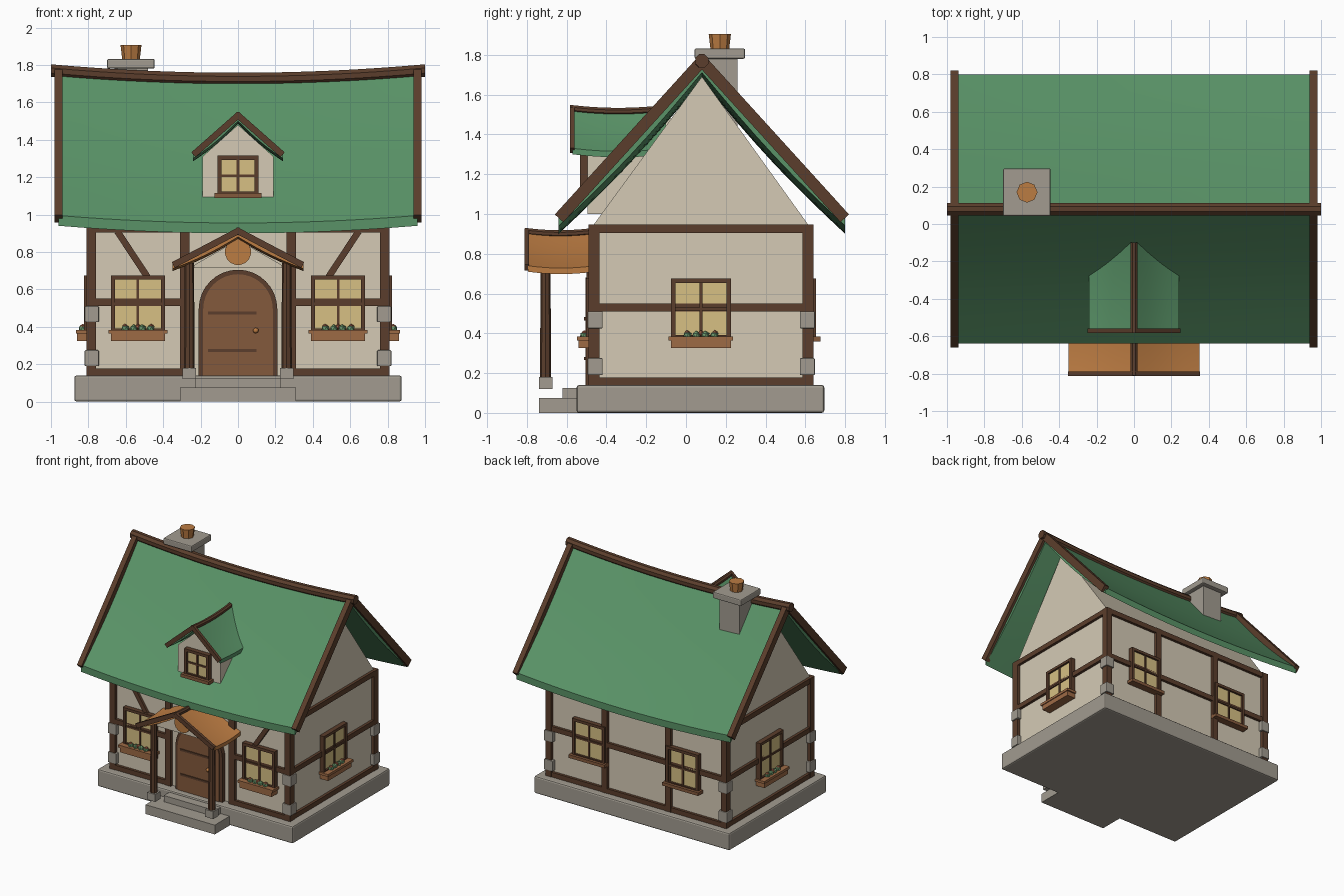
import bpy, bmesh, math
from mathutils import Matrix, Vector

cube = bpy.data.objects.get("Cube")
if cube:
    bpy.data.objects.remove(cube, do_unlink=True)

CY = 0.08                      # ridge line of the house
FRONT, BACK, SIDE = -0.465, 0.615, 0.785
PAIR = (-1, 1)


def material(name, *rgb):
    m = bpy.data.materials.new(name)
    m.use_nodes = True
    m.diffuse_color = (*rgb, 1)
    m.node_tree.nodes["Principled BSDF"].inputs["Base Color"].default_value = (*rgb, 1)
    return m


GREEN = material("roof green", 0.1, 0.29, 0.135)
PLASTER = material("plaster", 0.66, 0.59, 0.46)
TIMBER = material("dark timber", 0.105, 0.048, 0.025)
DOOR = material("door wood", 0.23, 0.1, 0.045)
BOXWOOD = material("planter wood", 0.34, 0.145, 0.06)
CLAY = material("orange clay", 0.5, 0.2, 0.055)
STONE = material("stone", 0.36, 0.33, 0.28)
GLASS = material("warm glass", 0.68, 0.53, 0.23)
LEAF = material("leaf green", 0.15, 0.32, 0.15)
PETAL = material("petal red", 0.4, 0.13, 0.07)


def finish(name, bm, mat, smooth=False, place=None, bevel=0):
    bmesh.ops.recalc_face_normals(bm, faces=bm.faces)
    mesh = bpy.data.meshes.new(name)
    bm.to_mesh(mesh)
    bm.free()
    mesh.materials.append(mat)
    ob = bpy.data.objects.new(name, mesh)
    bpy.context.collection.objects.link(ob)
    if place:
        ob.matrix_world = place
    if bevel:
        mod = ob.modifiers.new("soft edges", "BEVEL")
        mod.width, mod.segments = bevel, 2
    if smooth:
        bpy.ops.object.select_all(action="DESELECT")
        ob.select_set(True)
        bpy.context.view_layer.objects.active = ob
        bpy.ops.object.shade_smooth_by_angle(angle=math.radians(30))
    return ob


def box(bm, x0, x1, y0, y1, z0, z1):
    m = Matrix.Translation(((x0 + x1) / 2, (y0 + y1) / 2, (z0 + z1) / 2))
    bmesh.ops.create_cube(bm, size=1, matrix=m @ Matrix.Diagonal((x1 - x0, y1 - y0, z1 - z0, 1)))


def boxes(name, mat, *dims, **kw):
    bm = bmesh.new()
    for d in dims:
        box(bm, *d)
    return finish(name, bm, mat, **kw)


def beam(bm, p, q, side, width, depth):
    """Straight beam from p to q; width runs along side."""
    p, q, s = Vector(p), Vector(q), Vector(side)
    d = q - p
    n = d.normalized().cross(s)
    m = Matrix((s * width, n * depth, d)).transposed().to_4x4()
    bmesh.ops.create_cube(bm, size=1, matrix=Matrix.Translation((p + q) / 2) @ m)


def loft(name, mat, section, stations, axis="y", smooth=False):
    """Sweep a closed (across, z) section through (position, lift) stations."""
    bm = bmesh.new()
    rings = []
    for pos, lift in stations:
        rings.append([bm.verts.new((pos, a, z + lift) if axis == "x" else (a, pos, z + lift))
                      for a, z in section])
    n = len(section)
    for r, s in zip(rings, rings[1:]):
        for i in range(n):
            bm.faces.new((r[i], r[(i + 1) % n], s[(i + 1) % n], s[i]))
    bm.faces.new(rings[0])
    bm.faces.new(rings[-1])
    return finish(name, bm, mat, smooth)


def sagging(start, end, sag, steps=16):
    us = [2 * i / steps - 1 for i in range(steps + 1)]
    return [(start + (end - start) * (u + 1) / 2, -sag * (1 - u * u)) for u in us]


def roof_section(mid, half, ridge, eave, thick, dip, steps=8):
    top = []
    for i in range(-steps, steps + 1):
        t = abs(i) / steps
        top.append((mid + half * i / steps, ridge - (ridge - eave) * t - dip * math.sin(math.pi * t)))
    return top + [(a, z - thick) for a, z in reversed(top)]


def disc(cx, cz, r, n=8, phase=0.5):
    return [(cx + r * math.cos((i + phase) * math.tau / n), cz + r * math.sin((i + phase) * math.tau / n))
            for i in range(n)]


# Plinth, steps and walls
boxes("plinth", STONE, (-0.875, 0.875, -0.55, 0.695, 0, 0.14), bevel=0.012)
boxes("steps", STONE, (-0.31, 0.31, -0.74, -0.5, 0, 0.075), (-0.23, 0.23, -0.62, -0.5, 0, 0.125))
loft("walls", PLASTER, [(FRONT, 0.14), (FRONT, 0.945), (CY, 1.69), (BACK, 0.945), (BACK, 0.14)],
     [(-SIDE, 0), (SIDE, 0)], "x")

# Timber framing on all four walls
bm = bmesh.new()
T = 0.025
levels = ((0.14, 0.178), (0.51, 0.55), (0.905, 0.947))
for s in PAIR:
    for y0, y1 in ((FRONT - T, FRONT + 0.03), (BACK - 0.03, BACK + T)):
        box(bm, *sorted((s * 0.76, s * (SIDE + T))), y0, y1, 0.14, 0.947)
        box(bm, *sorted((s * 0.26, s * 0.31)), y0, y1, 0.14, 0.947)
        for z0, z1 in levels:
            inner = 0 if z1 > 0.9 or y0 > 0 else 0.28
            box(bm, *sorted((s * inner, s * SIDE)), y0 + 0.003, y1 - 0.003, z0, z1)
    for z0, z1 in levels:
        box(bm, *sorted((s * 0.76, s * (SIDE + T - 0.003))), FRONT, BACK, z0, z1)
    beam(bm, (s * 0.645, FRONT, 0.91), (s * 0.48, FRONT, 0.66), (0, 1, 0), 0.04, 0.035)
finish("timber_frame", bm, TIMBER)

# Corner stones
boxes("corner_stones", STONE, *[(s * 0.782 - 0.038, s * 0.782 + 0.038, y - 0.038, y + 0.038, z, z + 0.085)
                                for s in PAIR for y in (-0.457, 0.61) for z in (0.19, 0.425)], bevel=0.005)

# Main roof, ridge beam and rake boards
loft("main_roof", GREEN, roof_section(CY, 0.72, 1.765, 0.995, 0.055, 0.03),
     sagging(-0.96, 0.96, 0.04), "x", smooth=True)
loft("ridge_beam", TIMBER, disc(CY, 1.77, 0.036), sagging(-1, 1, 0.045), "x", smooth=True)
bm = bmesh.new()
for sx in PAIR:
    for sy in PAIR:
        beam(bm, (sx * 0.96, CY + sy * 0.718, 0.978), (sx * 0.96, CY, 1.768), (1, 0, 0), 0.042, 0.058)
finish("rake_boards", bm, TIMBER)


def gable_trim(name, half, ridge, eave, front, back, width, sag):
    bm = bmesh.new()
    for s in PAIR:
        beam(bm, (s * half, front, eave), (0, front, ridge), (0, 1, 0), 0.024, width)
    finish(name + "_barge_boards", bm, TIMBER)
    loft(name + "_ridge", TIMBER, disc(0, ridge, 0.02), sagging(front - 0.01, back, sag))


# Dormer
loft("dormer_walls", PLASTER, [(-0.19, 1), (-0.19, 1.31), (0, 1.48), (0.19, 1.31), (0.19, 1)],
     [(-0.495, 0), (-0.05, 0)])
loft("dormer_roof", GREEN, roof_section(0, 0.24, 1.53, 1.33, 0.03, 0.012),
     sagging(-0.57, -0.1, 0.015), smooth=True)
gable_trim("dormer", 0.238, 1.53, 1.32, -0.572, -0.1, 0.034, 0.015)

# Porch
loft("porch_roof", CLAY, roof_section(0, 0.35, 0.91, 0.74, 0.03, 0.012),
     sagging(-0.795, -0.46, 0.012), smooth=True)
gable_trim("porch", 0.346, 0.912, 0.73, -0.8, -0.46, 0.034, 0.012)
loft("porch_gable", PLASTER, [(-0.26, 0.715), (0, 0.865), (0.26, 0.715)], [(-0.7, 0), (-0.68, 0)])
loft("porch_medallion", CLAY, disc(0, 0.8, 0.07, 16), [(-0.715, 0), (-0.69, 0)])
boxes("post_bases", STONE, *[(s * 0.26 - 0.036, s * 0.26 + 0.036, -0.74, -0.672, 0.12, 0.18) for s in PAIR])
for s, side in zip(PAIR, ("right", "left")):
    bm = bmesh.new()
    bmesh.ops.create_cone(bm, cap_ends=True, segments=8, radius1=0.028, radius2=0.025, depth=0.57,
                          matrix=Matrix.Translation((s * 0.26, -0.706, 0.455)))
    finish("porch_post_" + side, bm, TIMBER, smooth=True)


# Arched door
def arch(r, spring, n=16):
    return [(r, 0.14)] + [(r * math.cos(math.pi * i / n), spring + r * math.sin(math.pi * i / n))
                          for i in range(n + 1)] + [(-r, 0.14)]


loft("door_frame", TIMBER, arch(0.21, 0.495), [(-0.5, 0), (FRONT, 0)])
loft("door", DOOR, arch(0.186, 0.495), [(-0.506, 0), (FRONT, 0)])
boxes("door_straps", TIMBER, *[(-0.16, 0.1, -0.513, -0.5, z, z + 0.016) for z in (0.265, 0.465)])
bm = bmesh.new()
bmesh.ops.create_icosphere(bm, subdivisions=2, radius=0.015, matrix=Matrix.Translation((0.095, -0.52, 0.38)))
finish("door_knob", bm, CLAY, smooth=True)


# Windows face -y in their own space, with z = 0 at the bottom of the frame
def blobs(name, mat, spots, radius, place):
    bm = bmesh.new()
    for x, z in spots:
        bmesh.ops.create_icosphere(bm, subdivisions=1, radius=radius, matrix=Matrix.Translation((x, -0.045, z)))
    finish(name, bm, mat, place=place)


def window(name, x, y, z, turn, w, h, planter=False):
    place = Matrix.Translation((x, y, z)) @ Matrix.Rotation(math.radians(turn), 4, "Z")
    f, bar, out = 0.022, 0.007, -0.038
    boxes(name + "_glass", GLASS, (-w + f, w - f, -0.022, 0, f, h - f), place=place)
    boxes(name + "_frame", TIMBER, (-w, f - w, out, 0, 0, h), (w - f, w, out, 0, 0, h),
          (-w, w, out, 0, h - f, h), (-w, w, out, 0, 0, f),
          (-bar, bar, -0.03, 0, 0, h), (-w, w, -0.03, 0, h / 2 - bar, h / 2 + bar), place=place)
    if not planter:
        boxes(name + "_sill", DOOR, (-w - 0.016, w + 0.016, -0.06, 0, -0.012, 0.014), place=place)
        return
    boxes(name + "_planter", BOXWOOD, (-w, w, -0.075, 0, -0.045, 0),
          (-w - 0.012, w + 0.012, -0.082, 0, -0.006, 0.014), place=place)
    blobs(name + "_leaves", LEAF, [(i * 0.045 - 0.068, 0.02) for i in range(4)], 0.023, place)
    blobs(name + "_flowers", PETAL, [(i * 0.07, 0.03) for i in (-1, 0, 1)], 0.016, place)


for s, side in zip(PAIR, ("right", "left")):
    window("front_window_" + side, s * 0.535, FRONT, 0.37, 0, 0.145, 0.305, True)
    window("side_window_" + side, s * SIDE, 0.075, 0.37, s * 90, 0.15, 0.305, True)
    window("back_window_" + side, s * 0.42, BACK, 0.37, 180, 0.145, 0.305)
window("dormer_window", 0, -0.495, 1.1, 0, 0.11, 0.215)

# Chimney
boxes("chimney", STONE, (-0.66, -0.48, CY, 0.26, 1.4, 1.79))
boxes("chimney_cap", STONE, (-0.7, -0.446, 0.043, 0.297, 1.78, 1.832), bevel=0.008)
bm = bmesh.new()
bmesh.ops.create_cone(bm, cap_ends=True, segments=8, radius1=0.046, radius2=0.056, depth=0.085,
                      matrix=Matrix.Translation((-0.572, 0.17, 1.863)))
finish("chimney_pot", bm, CLAY)
